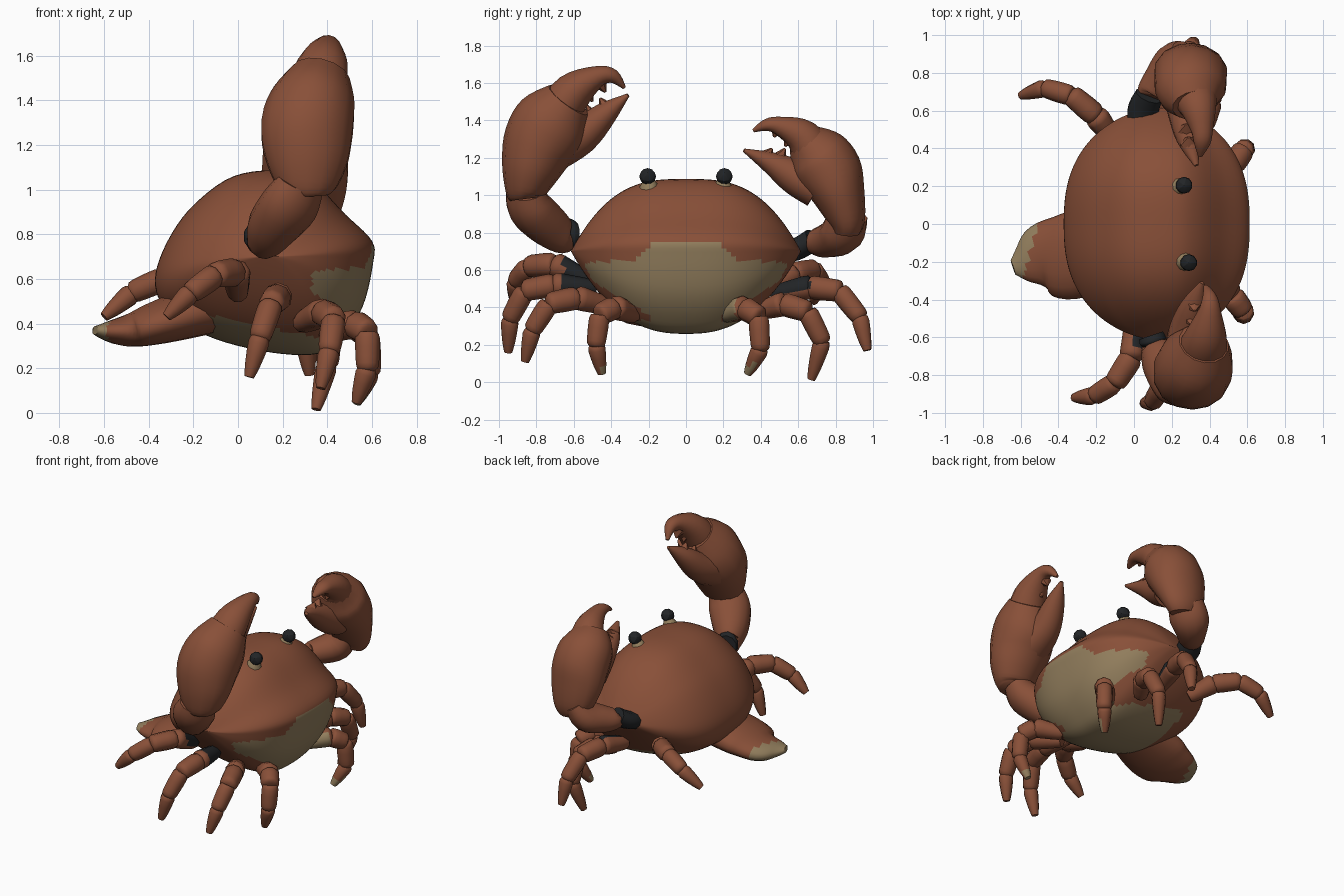
import bpy, bmesh, math
from mathutils import Vector

cube = bpy.data.objects.get("Cube")
if cube:
    bpy.data.objects.remove(cube)


def material(name, rgb):
    m = bpy.data.materials.new(name)
    m.use_nodes = True
    m.diffuse_color = (*rgb, 1)
    m.node_tree.nodes["Principled BSDF"].inputs["Base Color"].default_value = (*rgb, 1)
    return m


MATS = [material("rust_shell", (0.25, 0.08, 0.04)),
        material("tan_belly", (0.29, 0.21, 0.11)),
        material("black_joint", (0.016, 0.018, 0.02))]
RUST, TAN, BLACK = range(3)


def finish(name, bm, color=RUST, rule=None, angle=50):
    """Turn a bmesh into a shaded object; rule(centre, normal) picks a face's colour."""
    bmesh.ops.recalc_face_normals(bm, faces=bm.faces)
    bm.normal_update()
    for f in bm.faces:
        f.material_index = rule(f.calc_center_median(), f.normal) if rule else color
    me = bpy.data.meshes.new(name)
    bm.to_mesh(me)
    bm.free()
    for m in MATS:
        me.materials.append(m)
    ob = bpy.data.objects.new(name, me)
    bpy.context.collection.objects.link(ob)
    bpy.ops.object.select_all(action='DESELECT')
    ob.select_set(True)
    bpy.context.view_layer.objects.active = ob
    bpy.ops.object.shade_smooth_by_angle(angle=math.radians(angle))


def spline(pts, n, closed=False):
    """Catmull-Rom interpolation of tuples of any length."""
    k, out = len(pts), []
    get = (lambda i: pts[i % k]) if closed else (lambda i: pts[min(max(i, 0), k - 1)])
    for i in range(k if closed else k - 1):
        for j in range(n):
            t = j / n
            out.append(tuple(b + t / 2 * (c - a + t * (2*a - 5*b + 4*c - d + t * (3*b - a - 3*c + d)))
                             for a, b, c, d in zip(get(i - 1), get(i), get(i + 1), get(i + 2))))
    return out if closed else out + [tuple(pts[-1])]


def skin(bm, rings):
    loops = [[bm.verts.new(p) for p in r] for r in rings]
    for r, s in zip(loops, loops[1:]):
        for i in range(len(r)):
            j = (i + 1) % len(r)
            bm.faces.new((r[i], r[j], s[j], s[i]))
    bm.faces.new(loops[0][::-1])
    bm.faces.new(loops[-1])


def tube(bm, stations, ref=(1, 0, 0), n=3, sides=10):
    """Loft ellipses along stations (x, y, z, side radius, ref radius)."""
    st = spline(stations, n)
    pos = [Vector(s[:3]) for s in st]
    b, rings = Vector(ref), []
    for i, s in enumerate(st):
        t = (pos[min(i + 1, len(st) - 1)] - pos[max(i - 1, 0)]).normalized()
        b = (b - t * b.dot(t)).normalized()
        a = t.cross(b)
        ang = [2 * math.pi * k / sides for k in range(sides)]
        rings.append([pos[i] + a * math.cos(w) * max(s[3], .006) + b * math.sin(w) * max(s[4], .006)
                      for w in ang])
    skin(bm, rings)


# Body: side outline lofted across the width, fuller above the rim
OUTLINE = [(-.37, .62), (-.31, .78), (-.2, .93), (-.02, 1.06), (.2, 1.085), (.34, 1.03),
           (.48, .89), (.6, .77), (.605, .67), (.56, .48), (.47, .34), (.36, .265),
           (.15, .27), (-.1, .33), (-.27, .42), (-.35, .5)]
HALF, CX, CZ = 0.615, 0.14, 0.7


def body_rings():
    outline = spline(OUTLINE, 5, closed=True)
    count = 70
    for i in range(count + 1):
        w = math.cos(math.pi * i / count) * .998
        low = 1 - abs(w) ** 2.5
        high = 1 - abs(w) ** 3
        yield [(CX + (x - CX) * low ** .55, -HALF * w, CZ + (z - CZ) * (high if z > CZ else low))
               for x, z in outline]


def belly_rule(c, n):
    w = abs(c.y)
    top = max(.68 - .08 * w, .745 - 1.1 * max(w - .18, 0))
    low = .3 if w < .2 else .33 + .6 * (w - .15)
    face = c.x > .33 and low < c.z < top and w < .56
    under = n.z < -.5 and c.x > -.14 and w < .4 and c.z < .41 - .2 * c.x
    return TAN if face or under else RUST


bm = bmesh.new()
skin(bm, list(body_rings()))
finish("body_shell", bm, rule=belly_rule)

# Rear flap with a pale tip
bm = bmesh.new()
tube(bm, [(-.1, -.12, .48, .2, .12), (-.34, -.17, .41, .23, .1), (-.48, -.175, .37, .185, .075),
          (-.58, -.21, .365, .105, .045), (-.64, -.23, .37, .04, .02)], ref=(0, 0, 1), n=5, sides=16)
finish("rear_flap", bm, rule=lambda c, n: TAN if c.x - .3 * (c.y + .2) < -.565 else RUST)

# Eyes on pale stalks
for side, x in ((1, .265), (-1, .29)):
    bm = bmesh.new()
    tube(bm, [(x - .03, side * .195, 1.0, .06, .06), (x - .02, side * .197, 1.05, .05, .05),
              (x, side * .2, 1.08, .025, .025)], n=2)
    finish("eye_stalk", bm, TAN)
    bm = bmesh.new()
    bmesh.ops.create_icosphere(bm, subdivisions=2, radius=.045)
    bmesh.ops.translate(bm, verts=bm.verts, vec=(x, side * .205, 1.1))
    finish("eye", bm, BLACK, angle=20)


# Claws: arm, palm, two fingers and small teeth
def claw(name, arm, palm, upper, lower, joint, teeth):
    for part, st in (("arm", arm), ("palm", palm), ("upper_finger", upper), ("lower_finger", lower)):
        bm = bmesh.new()
        tube(bm, st, n=4, sides=14)
        finish(f"{name}_{part}", bm)
    bm = bmesh.new()
    tube(bm, joint, n=3)
    finish(f"{name}_shoulder_joint", bm, BLACK)
    bm = bmesh.new()
    for x, y, z, dy, dz in teeth:
        tube(bm, [(x, y, z, .04, .05), (x, y + dy, z + dz, .004, .004)], n=1, sides=6)
    finish(f"{name}_teeth", bm)


claw("right_claw",
     [(.11, -.63, .78, .07, .07), (.12, -.66, .78, .095, .085), (.16, -.74, .84, .115, .12),
      (.23, -.83, .93, .115, .14), (.28, -.86, 1.02, .09, .12)],
     [(.31, -.86, .98, .08, .1), (.31, -.86, 1.02, .11, .14), (.31, -.83, 1.14, .16, .19),
      (.31, -.78, 1.28, .2, .21), (.34, -.71, 1.4, .2, .19), (.37, -.63, 1.51, .13, .135)],
     [(.35, -.7, 1.42, .12, .14), (.38, -.6, 1.555, .105, .115), (.4, -.47, 1.635, .058, .065),
      (.4, -.39, 1.635, .038, .04), (.38, -.33, 1.575, .01, .012)],
     [(.29, -.7, 1.25, .12, .14), (.29, -.56, 1.32, .1, .105), (.32, -.43, 1.435, .065, .07),
      (.36, -.31, 1.535, .01, .012)],
     [(.09, -.59, .79, .07, .07), (.1, -.62, .79, .085, .075), (.105, -.64, .79, .07, .06)],
     [(.37, -.53, 1.56, .03, -.06), (.38, -.46, 1.6, .03, -.05),
      (.3, -.5, 1.42, -.03, .06), (.32, -.43, 1.47, -.03, .05)])
claw("left_claw",
     [(.08, .67, .755, .05, .06), (.09, .69, .75, .07, .08), (.14, .75, .755, .09, .1),
      (.22, .83, .79, .1, .13), (.28, .86, .88, .08, .12)],
     [(.29, .86, .8, .07, .11), (.3, .86, .87, .1, .15), (.3, .82, 1.0, .14, .19),
      (.3, .77, 1.12, .175, .195), (.3, .7, 1.22, .165, .18), (.32, .63, 1.3, .1, .12)],
     [(.31, .7, 1.2, .12, .14), (.34, .62, 1.315, .095, .1), (.36, .5, 1.37, .052, .06),
      (.36, .43, 1.375, .033, .045), (.35, .36, 1.345, .01, .012)],
     [(.28, .7, 1.03, .1, .13), (.28, .58, 1.1, .095, .1), (.29, .45, 1.175, .058, .065),
      (.33, .31, 1.24, .01, .012)],
     [(.04, .55, .7, .06, .08), (.05, .61, .72, .06, .085), (.08, .68, .765, .06, .075)],
     [(.34, .56, 1.32, -.03, -.06), (.35, .49, 1.36, -.02, -.05),
      (.28, .5, 1.2, .03, .05), (.29, .43, 1.21, .03, .04)])


# Legs: four jointed segments each, thinning to the tip
def leg(name, pts, rule=None):
    bm = bmesh.new()
    pts = [Vector(p) for p in pts]
    radii = [.05, .064, .056, .048, .022]
    for i, (p, q) in enumerate(zip(pts, pts[1:])):
        r, s = radii[i], radii[i + 1]
        tip = i == len(pts) - 2
        ends = [(0, r * .8), (.15, r), (.7, (r + s) / 2 if tip else max(r, s) * .97), (1, s), (1.1, s * .5)]
        tube(bm, [(*p.lerp(q, t), w, w) for t, w in (ends[:4] if tip else ends)], n=2, sides=9)
    finish(name, bm, rule=rule, angle=60)


# Dark upper side on leg roots, pale inner side on front tips
def dark_root(c, n):
    return BLACK if abs(c.y) < .66 and n.x + n.z > .55 else RUST


def pale_ends(c, n):
    inner_tip = c.z < .1 and c.y * n.y < .08
    return TAN if inner_tip or 0 < c.y < .26 else RUST


leg("right_rear_leg", [(0, -.5, .53), (-.01, -.7, .63), (-.1, -.84, .62), (-.21, -.91, .54),
                       (-.32, -.92, .43)], dark_root)
leg("right_third_leg", [(.16, -.48, .5), (.18, -.7, .52), (.15, -.86, .49), (.1, -.94, .34),
                        (.05, -.95, .16)], dark_root)
leg("right_second_leg", [(.28, -.4, .4), (.38, -.58, .45), (.43, -.73, .42), (.41, -.82, .28),
                         (.37, -.86, .11)])
leg("right_front_leg", [(.38, -.27, .36), (.52, -.38, .4), (.58, -.46, .36), (.58, -.48, .2),
                        (.53, -.45, .045)], pale_ends)
leg("left_rear_leg", [(-.1, .44, .5), (-.2, .57, .58), (-.33, .68, .6), (-.47, .72, .54),
                      (-.6, .68, .43)])
leg("left_third_leg", [(.16, .46, .47), (.21, .66, .51), (.26, .82, .49), (.3, .93, .35),
                       (.32, .97, .17)], dark_root)
leg("left_second_leg", [(.28, .4, .38), (.36, .52, .42), (.41, .65, .38), (.4, .73, .22),
                        (.35, .67, .015)])
leg("left_front_leg", [(.38, .2, .36), (.52, .31, .4), (.58, .39, .35), (.59, .4, .18),
                       (.53, .33, .045)], pale_ends)
